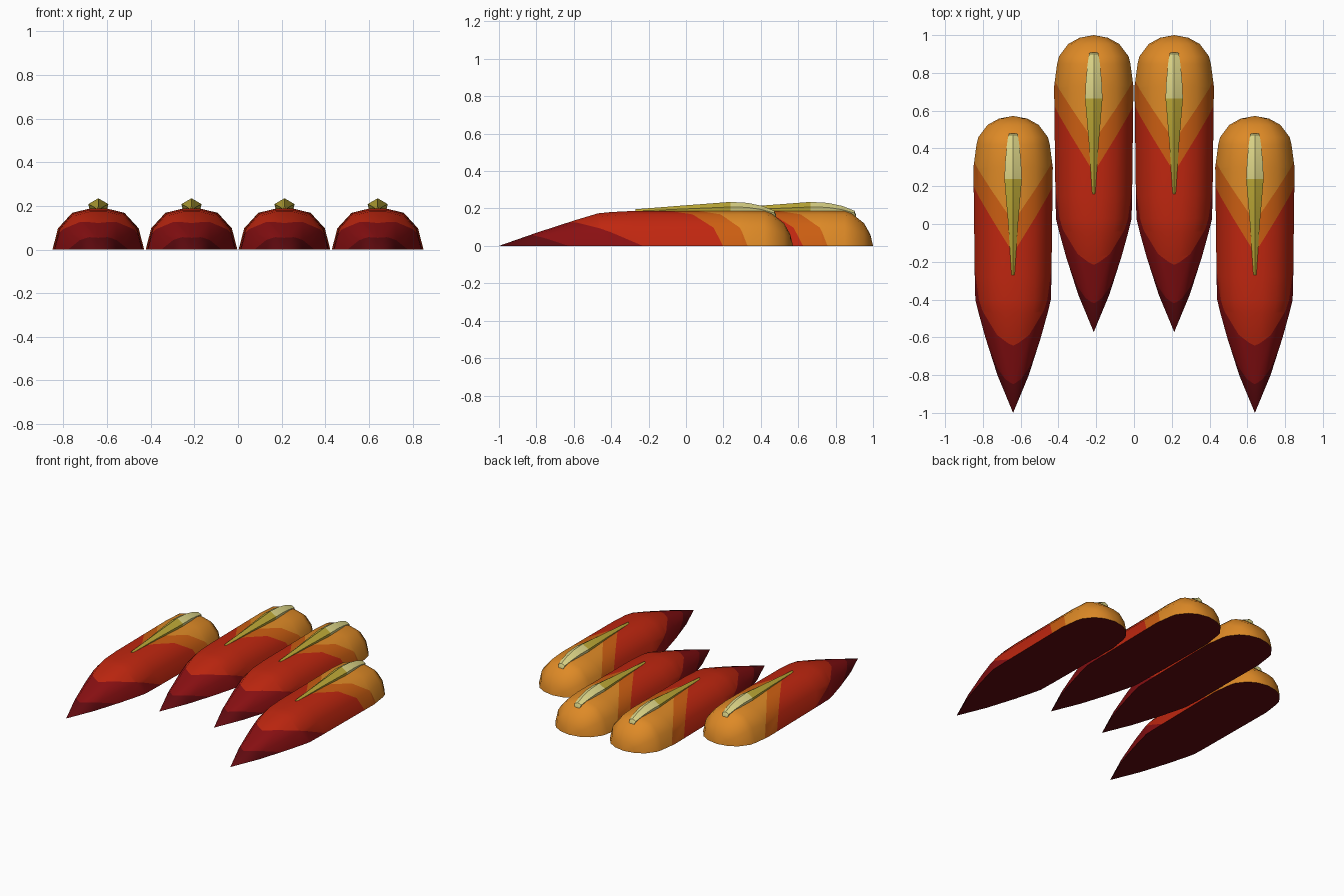
import bpy, bmesh, math
from mathutils import Vector

if "Cube" in bpy.data.objects:
    bpy.data.objects.remove(bpy.data.objects["Cube"])


def material(name, srgb):
    m = bpy.data.materials.new(name)
    lin = [c / 12.92 if c <= 0.04045 else ((c + 0.055) / 1.055) ** 2.4 for c in srgb]
    m.diffuse_color = (*lin, 1)
    m.use_nodes = True
    m.node_tree.nodes["Principled BSDF"].inputs["Base Color"].default_value = m.diffuse_color
    return m


PETAL_MATS = [material("deep maroon", (0.38, 0.04, 0.06)),
              material("dark red", (0.54, 0.06, 0.07)),
              material("red", (0.75, 0.15, 0.06)),
              material("burnt orange", (0.80, 0.37, 0.07)),
              material("orange", (0.87, 0.54, 0.15))]
RIDGE_MATS = [material("olive yellow", (0.76, 0.68, 0.22)),
              material("pale yellow", (0.88, 0.85, 0.54))]

# Colour borders y = c + a*x - b*z on the right half of a petal
BORDERS = [(-0.735, 0.78, 2.1), (-0.39, 0.78, 2.1), (-0.136, 1.6, 0.1), (0.03, 1.45, 0.1)]


def loft(rings):
    """Skin a list of equally long open rings of points."""
    bm = bmesh.new()
    rows = [[bm.verts.new(p) for p in r] for r in rings]
    for r0, r1 in zip(rows, rows[1:]):
        for i in range(len(r0) - 1):
            bm.faces.new((r0[i], r0[i + 1], r1[i + 1], r1[i]))
    return bm


def finish(bm, name, mats, rule, angle):
    """Mirror the right half over x = 0, colour faces by rule, make the mesh."""
    bmesh.ops.remove_doubles(bm, verts=bm.verts, dist=1e-4)
    dup = bmesh.ops.duplicate(bm, geom=bm.verts[:] + bm.edges[:] + bm.faces[:])["geom"]
    for v in dup:
        if isinstance(v, bmesh.types.BMVert):
            v.co.x *= -1
    bmesh.ops.remove_doubles(bm, verts=bm.verts, dist=1e-4)
    bmesh.ops.recalc_face_normals(bm, faces=bm.faces)
    for f in bm.faces:
        f.material_index = rule(f.calc_center_median())
    me = bpy.data.meshes.new(name)
    bm.to_mesh(me)
    bm.free()
    for m in mats:
        me.materials.append(m)
    me.shade_smooth()
    me.set_sharp_from_angle(angle=math.radians(angle))
    return me


# Petal body: (y, half width, height) stations and a domed half section
STATIONS = [(-1, 0, 0), (-0.8, 0.083, 0.07), (-0.6, 0.147, 0.135), (-0.47, 0.183, 0.174),
            (-0.4, 0.2, 0.181), (-0.28, 0.203, 0.187), (0.3, 0.21, 0.187),
            (0.42, 0.194, 0.186), (0.46, 0.184, 0.172), (0.525, 0.135, 0.12),
            (0.558, 0.075, 0.06), (0.572, 0, 0)]
DOME = [(0, 0), (1, 0), (0.88, 0.52), (0.57, 0.9), (0.2, 1), (0, 1)]
bm = loft([[(w * u, y, h * v) for u, v in DOME] for y, w, h in STATIONS])
for c, a, b in BORDERS:
    bmesh.ops.bisect_plane(bm, geom=bm.verts[:] + bm.edges[:] + bm.faces[:], dist=1e-5,
                           plane_co=(0, c, 0), plane_no=Vector((-a, 1, b)).normalized())


def petal_rule(p):
    if p.z < 1e-3:
        return 0
    return sum(p.y > c + a * abs(p.x) - b * p.z for c, a, b in BORDERS)


petal_mesh = finish(bm, "petal", PETAL_MATS, petal_rule, 40)

# Ridge on top: (y, half width, side height, crest height), closed at both ends
RIDGE = [(-0.27, 0, 0.18, 0.18), (-0.27, 0.008, 0.186, 0.196), (0, 0.026, 0.198, 0.217),
         (0.237, 0.046, 0.208, 0.235), (0.33, 0.042, 0.206, 0.23),
         (0.41, 0.034, 0.193, 0.213), (0.472, 0.025, 0.176, 0.188),
         (0.48, 0.02, 0.16, 0.17), (0.48, 0, 0.15, 0.15)]
bm = loft([[(0, y, min(s, 0.15)), (w * 0.7, y, min(s, 0.15)), (w, y, s), (0, y, t)]
           for y, w, s, t in RIDGE])
ridge_mesh = finish(bm, "ridge", RIDGE_MATS, lambda p: int(p.y > 0.237), 30)

# Two outer petals set forward, two inner petals set back
for label, x, y in (("outer", 0.64, 0), ("inner", 0.213, 0.428)):
    for side, s in (("left", -1), ("right", 1)):
        for part, me in (("petal", petal_mesh), ("ridge", ridge_mesh)):
            ob = bpy.data.objects.new(f"{label}_{part}_{side}", me)
            ob.location = (s * x, y, 0)
            bpy.context.collection.objects.link(ob)
